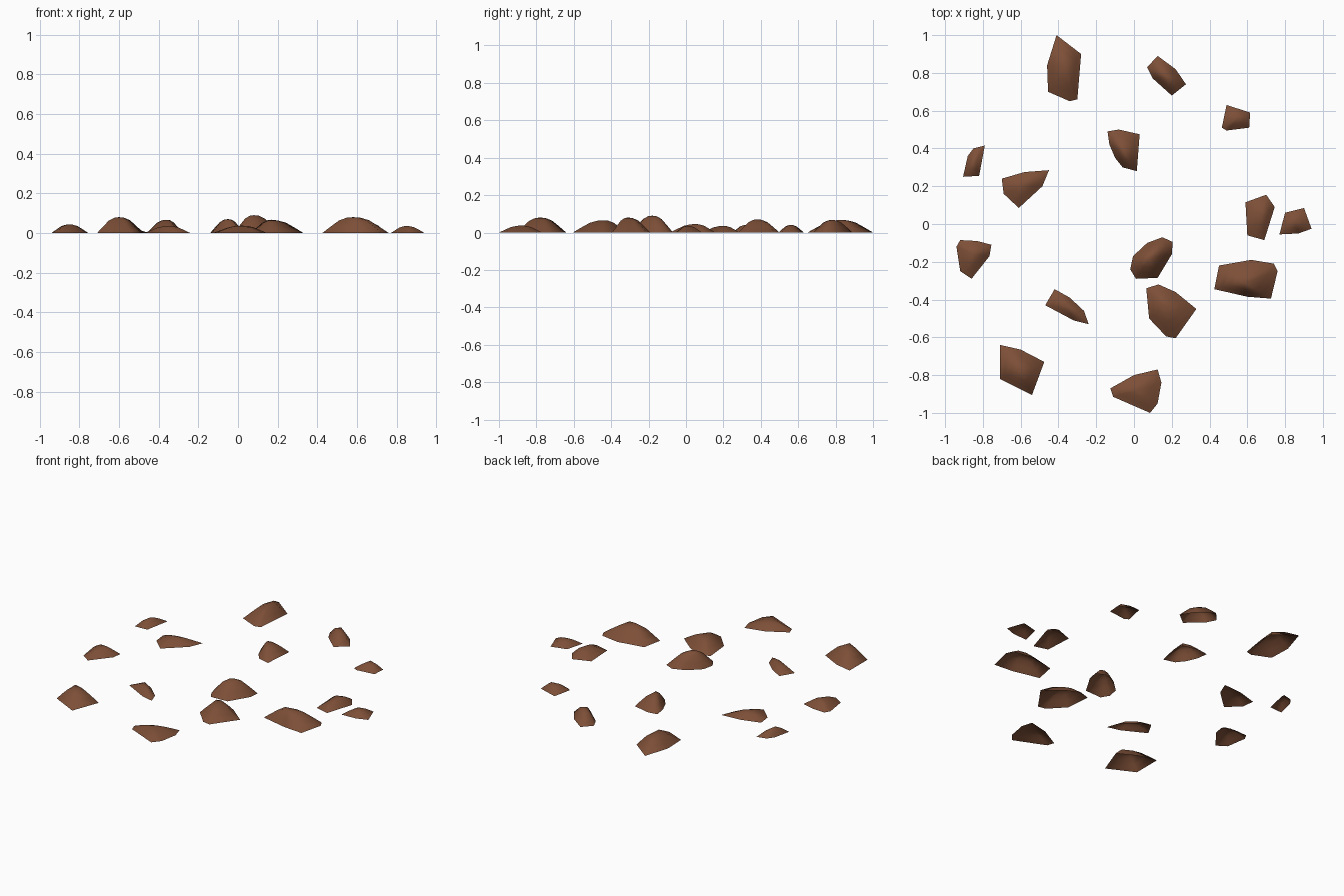
import bpy, bmesh
from mathutils import Vector

if "Cube" in bpy.data.objects:
    bpy.data.objects.remove(bpy.data.objects["Cube"])

brown = bpy.data.materials.new("earth brown")
brown.diffuse_color = (0.205, 0.078, 0.038, 1)
brown.use_nodes = True
brown.node_tree.nodes["Principled BSDF"].inputs["Base Color"].default_value = brown.diffuse_color

# Domed cross-section: (outline scale about the peak, share of full height)
DOME = [(1, 0), (0.72, 0.42), (0.45, 0.80), (0.2, 0.97)]


def clump(name, peak, height, outline):
    """Open-bottomed lump of earth: an outline stepped up to a rounded peak."""
    bm = bmesh.new()
    top = Vector((peak[0] / 100, peak[1] / 100, 0))
    pts = [Vector((x / 100, y / 100, 0)) for x, y in outline]
    rings = []
    for s, h in DOME:
        rings.append([bm.verts.new(top + (p - top) * s + Vector((0, 0, h * height)))
                      for p in pts])
    n = len(pts)
    for a, b in zip(rings, rings[1:]):
        for i in range(n):
            j = (i + 1) % n
            bm.faces.new((a[i], a[j], b[j], b[i]))
    tip = bm.verts.new(top + Vector((0, 0, height)))
    for i in range(n):
        bm.faces.new((rings[-1][i], rings[-1][(i + 1) % n], tip))
    bmesh.ops.recalc_face_normals(bm, faces=bm.faces)
    if sum(f.normal.z for f in bm.faces) < 0:
        bmesh.ops.reverse_faces(bm, faces=bm.faces)
    for f in bm.faces:
        f.smooth = True
    me = bpy.data.meshes.new(name)
    bm.to_mesh(me)
    bm.free()
    me.materials.append(brown)
    bpy.context.collection.objects.link(bpy.data.objects.new(name, me))


# Back row (outlines in hundredths of a unit)
clump("clump_back_left", (-36, 83), 0.067,
      [(-41, 100), (-28, 90), (-30, 66), (-34, 65), (-45.5, 70), (-46, 84)])
clump("clump_back_mid", (17, 78), 0.067,
      [(12.5, 89), (7, 83), (10, 77), (20, 68), (27.5, 74), (22, 82)])
clump("clump_back_right", (55, 56), 0.04,
      [(49, 63), (61.5, 59), (61, 51), (49, 49.5), (46.5, 51)])
clump("clump_centre_back", (-5, 38), 0.07,
      [(-14, 49), (-8, 50), (3, 47.5), (1.5, 28), (-6, 30), (-10, 35), (-13, 42)])
# Middle band
clump("clump_left_small", (-85, 32), 0.04,
      [(-79, 41.5), (-85, 40), (-88, 36), (-90.5, 25), (-82, 25.5)])
clump("clump_left_mid", (-60, 20), 0.035,
      [(-70, 24), (-58, 27.5), (-45, 28.5), (-48.5, 20), (-61, 8.5), (-69, 16)])
clump("clump_right_inner", (68, 5), 0.045,
      [(59, 11.5), (70, 15.5), (74.5, 9), (69, -8.5), (60, -6)])
clump("clump_right_outer", (85, 1), 0.035,
      [(80, 6), (90, 8.5), (94, -2.5), (87, -5), (77, -5.5)])
clump("clump_left_front", (-85, -16), 0.043,
      [(-92, -8.5), (-83, -9), (-75.5, -11), (-76.5, -17), (-86, -29),
       (-92, -25), (-94, -12)])
# Front half
clump("clump_centre_tall", (8, -18), 0.09,
      [(15, -7), (20.5, -9.5), (20, -16), (12.5, -28.5), (1, -29), (-2, -24),
       (-0.5, -17), (7, -10)])
clump("clump_right_long", (58, -31), 0.08,
      [(45, -22), (62, -19), (74, -21), (76, -25), (72.5, -39.5), (60, -38.5),
       (42.5, -34.5)])
clump("clump_front_sliver", (-35, -44), 0.035,
      [(-42, -34.5), (-34, -39), (-26.5, -46), (-24, -53), (-32, -51), (-47, -43)])
clump("clump_front_mid", (17, -44), 0.065,
      [(6.5, -34), (13, -32), (22, -36), (33, -45), (22, -60.5), (17, -59.5),
       (8, -50)])
clump("clump_front_left", (-60, -78), 0.08,
      [(-71, -64), (-60, -66.5), (-47.5, -73), (-54, -90.5), (-71, -82)])
clump("clump_front_edge", (2, -88), 0.037,
      [(-12.5, -87), (0, -80), (12.5, -77), (14.5, -84), (12.5, -95), (8.5, -100),
       (-11, -91.5)])
